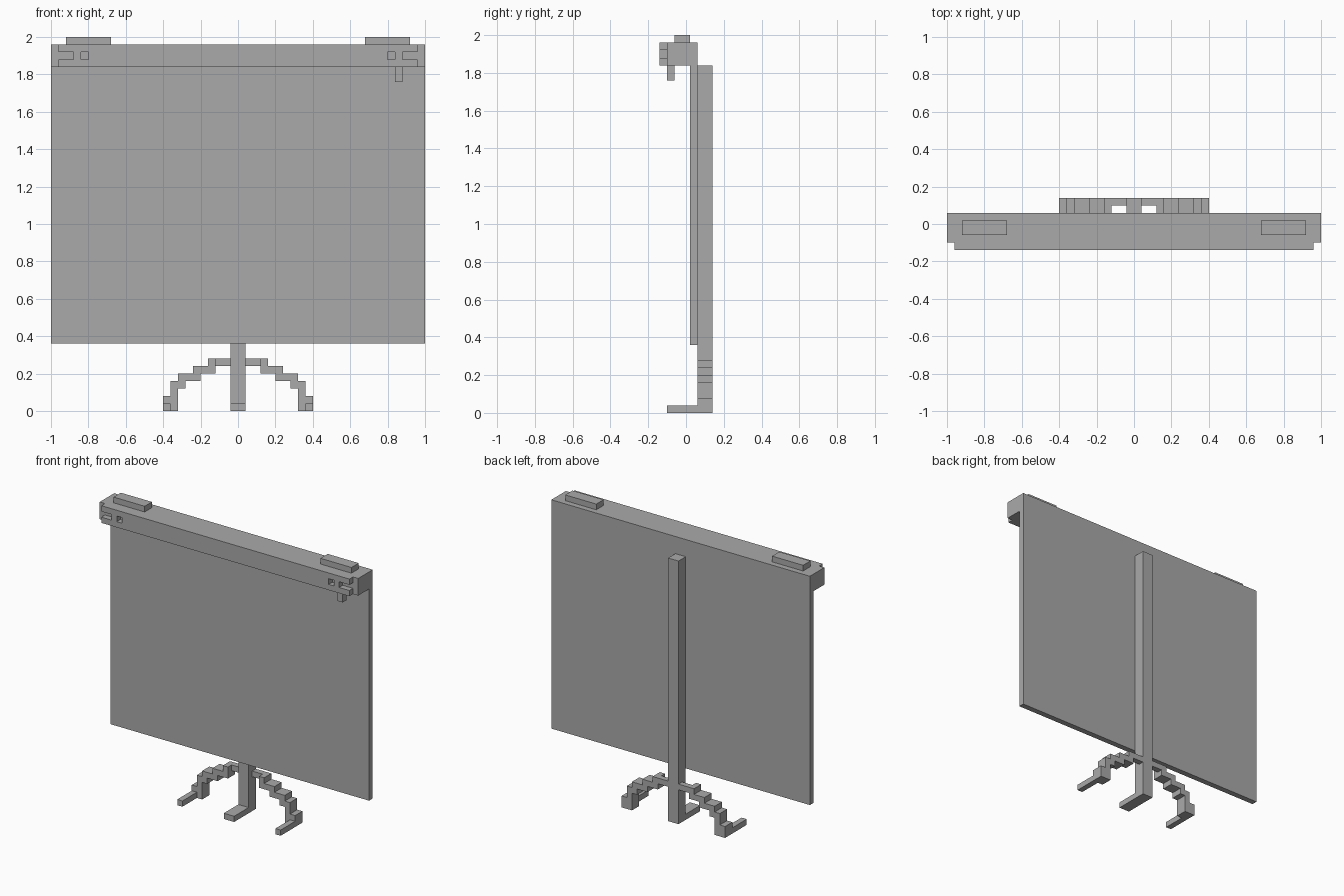
import bpy
import bmesh

U = 0.04  # block size: all parts sit on this step

if "Cube" in bpy.data.objects:
    bpy.data.objects.remove(bpy.data.objects["Cube"], do_unlink=True)

grey = bpy.data.materials.new("plain grey")
grey.use_nodes = True
colour = (0.4, 0.4, 0.4, 1)
grey.diffuse_color = colour
grey.node_tree.nodes["Principled BSDF"].inputs["Base Color"].default_value = colour


def finish(name, bm):
    bmesh.ops.recalc_face_normals(bm, faces=bm.faces)
    mesh = bpy.data.meshes.new(name)
    bm.to_mesh(mesh)
    bm.free()
    mesh.materials.append(grey)
    obj = bpy.data.objects.new(name, mesh)
    bpy.context.collection.objects.link(obj)
    return obj


def prism(name, outline, y0, y1):
    """Extrude an x-z outline from y0 to y1."""
    bm = bmesh.new()
    face = bm.faces.new([bm.verts.new((x, y0, z)) for x, z in outline])
    out = bmesh.ops.extrude_face_region(bm, geom=[face])
    moved = [v for v in out["geom"] if isinstance(v, bmesh.types.BMVert)]
    bmesh.ops.translate(bm, verts=moved, vec=(0, y1 - y0, 0))
    return finish(name, bm)


def box(name, x0, x1, y0, y1, z0, z1):
    return prism(name, [(x0, z0), (x1, z0), (x1, z1), (x0, z1)], y0, y1)


def cut(target, cutter):
    mod = target.modifiers.new("cut", 'BOOLEAN')
    mod.operation = 'DIFFERENCE'
    mod.solver = 'EXACT'
    mod.object = cutter
    bpy.context.view_layer.objects.active = target
    bpy.ops.object.modifier_apply(modifier=mod.name)
    bpy.data.objects.remove(cutter, do_unlink=True)


# Screen panel, header case and the tab below it
box("screen_panel", -1, 1, 0.02, 0.06, 0.36, 1.84)
header = box("header_case", -1, 1, -0.14, 0.06, 1.84, 1.96)
box("pull_tab", 0.84, 0.88, -0.10, -0.06, 1.76, 1.84)

# Pole and its foot
box("pole", -U, U, 0.06, 0.14, 0, 1.84)
box("pole_foot", -U, U, -0.10, 0.06, 0, U)

# Stepped leg outline in block units: upper edge outwards, lower edge back
leg_steps = [(3, 7), (4, 7), (4, 6), (6, 6), (6, 5), (8, 5), (8, 4), (9, 4),
             (9, 2), (10, 2), (10, 0), (8, 0), (8, 3), (7, 3), (7, 4),
             (5, 4), (5, 5), (3, 5), (3, 6)]

for side, s in (("left", 1), ("right", -1)):
    # Recesses in the header front: corner, side notch, square hole
    for x0, x1, z0, z1 in ((0.96, 1.1, 1.8, 2), (0.88, 1.05, 1.88, 1.92),
                           (0.80, 0.84, 1.88, 1.92)):
        cut(header, box("cutter", *sorted((s * x0, s * x1)), -0.2, -0.10, z0, z1))
    # Top pads
    box(side + "_top_pad", *sorted((s * 0.68, s * 0.92)), -0.06, 0.02, 1.96, 2)
    # Curved leg, its link to the pole, and its foot
    prism(side + "_leg", [(s * x * U, z * U) for x, z in leg_steps], 0.06, 0.14)
    box(side + "_leg_link", *sorted((s * U, s * 3 * U)), 0.10, 0.14, 6 * U, 7 * U)
    box(side + "_foot", *sorted((s * 9 * U, s * 10 * U)), -0.10, 0.06, 0, U)
